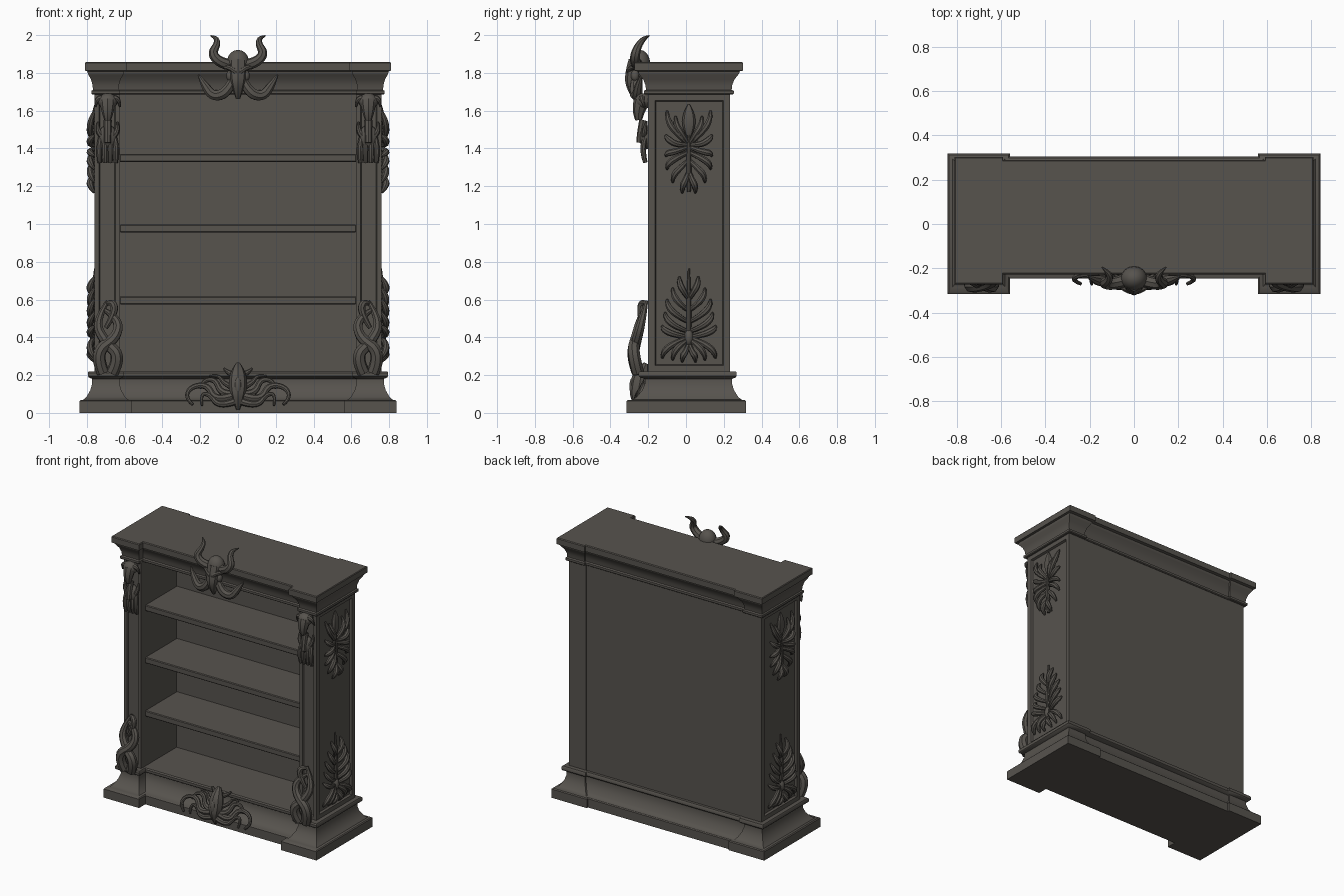
import bpy, bmesh, math
from mathutils import Matrix, Vector

if "Cube" in bpy.data.objects:
    bpy.data.objects.remove(bpy.data.objects["Cube"])

wood = bpy.data.materials.new("dark_wood")
wood.use_nodes = True
COLOUR = (0.095, 0.087, 0.076, 1)
wood.diffuse_color = COLOUR
wood.node_tree.nodes["Principled BSDF"].inputs["Base Color"].default_value = COLOUR


def add(name, bm, mirror=False, angle=35):
    """Turn a bmesh into a finished object, optionally mirrored across x."""
    bmesh.ops.recalc_face_normals(bm, faces=bm.faces)
    me = bpy.data.meshes.new(name)
    bm.to_mesh(me)
    bm.free()
    me.materials.clear()
    me.materials.append(wood)
    me.shade_smooth()
    me.set_sharp_from_angle(angle=math.radians(angle))
    ob = bpy.data.objects.new(name, me)
    bpy.context.collection.objects.link(ob)
    if mirror:
        mod = ob.modifiers.new("mirror", "MIRROR")
        mod.use_mirror_merge = False
    return ob


def box(lo, hi):
    bm = bmesh.new()
    lo, hi = Vector(lo), Vector(hi)
    size = Matrix.Diagonal((*(hi - lo), 1))
    bmesh.ops.create_cube(bm, size=1, matrix=Matrix.Translation((lo + hi) / 2) @ size)
    return bm


def sink_panel(bm, normal, margin, depth):
    """Cut a framed, bevel-edged recess into the face pointing along normal."""
    bm.normal_update()
    face = [f for f in bm.faces if f.normal.dot(Vector(normal)) > 0.99]
    face = [max(face, key=lambda f: f.calc_area())]
    bmesh.ops.inset_individual(bm, faces=face, thickness=margin)
    bmesh.ops.inset_individual(bm, faces=face, thickness=0.008, depth=-depth)


def blob(bm, centre, size):
    mat = Matrix.Translation(centre) @ Matrix.Diagonal((*size, 1))
    bmesh.ops.create_uvsphere(bm, u_segments=16, v_segments=10, radius=1, matrix=mat)


def tube(bm, points, radii, flat=None):
    """Tapered smooth tube; flat=(axis, factor) squashes it about its start."""
    cu = bpy.data.curves.new("path", "CURVE")
    cu.dimensions = "3D"
    cu.bevel_depth, cu.bevel_resolution, cu.use_fill_caps = 1, 2, True
    sp = cu.splines.new("NURBS")
    sp.points.add(len(points) - 1)
    for p, co, r in zip(sp.points, points, radii):
        p.co, p.radius = (*co, 1), r
    sp.order_u, sp.use_endpoint_u, sp.resolution_u = 3, True, 6
    ob = bpy.data.objects.new("path", cu)
    bpy.context.collection.objects.link(ob)
    dg = bpy.context.evaluated_depsgraph_get()
    me = bpy.data.meshes.new_from_object(ob.evaluated_get(dg))
    if flat:
        axis, k = flat
        for v in me.vertices:
            v.co[axis] = points[0][axis] + (v.co[axis] - points[0][axis]) * k
    bm.from_mesh(me)
    bpy.data.objects.remove(ob)
    bpy.data.curves.remove(cu)
    bpy.data.meshes.remove(me)


def moulding(name, levels, back_k, step):
    """Stack of outlines with projecting corner blocks; levels are (offset, z)."""
    bm = bmesh.new()
    rings = []
    for d, z in levels:
        x, xi = 0.76 + d, 0.64 - d
        yf, yb = -0.2 - 1.45 * d, 0.23 + back_k * d
        half = [(xi, yf + step), (xi, yf), (x, yf), (x, yb), (xi, yb), (xi, yb - 0.013)]
        ring = half + [(-a, b) for a, b in reversed(half)]
        rings.append([bm.verts.new((a, b, z)) for a, b in ring])
    for low, high in zip(rings, rings[1:]):
        for i in range(len(low)):
            j = (i + 1) % len(low)
            bm.faces.new((low[i], low[j], high[j], high[i]))
    bm.faces.new(rings[0])
    bm.faces.new(rings[-1])
    add(name, bm)


# Carcass mouldings
moulding("base_moulding", [(.08, 0), (.08, .062), (.074, .068), (.058, .07), (.042, .085),
                           (.022, .12), (.012, .155), (.012, .18), (.03, .188), (.035, .195),
                           (.035, .212), (.03, .22)], 1.1, 0.07)
moulding("cornice", [(.012, 1.685), (.016, 1.69), (.016, 1.705), (.008, 1.71), (.01, 1.735),
                     (.018, 1.765), (.032, 1.79), (.036, 1.8), (.036, 1.808), (.05, 1.812),
                     (.05, 1.852), (.046, 1.857)], 1.45, 0.045)

# Side posts with sunken side and front panels
post = box((.625, -.2, .215), (.76, .233, 1.69))
sink_panel(post, (1, 0, 0), .05, .015)
sink_panel(post, (0, -1, 0), .033, .012)
add("side_post", post, mirror=True)
add("back_panel", box((-.63, .2, .21), (.63, .231, 1.69)))

# Shelves
for i, z in enumerate((.575, .955, 1.328)):
    shelf = box((-.627, -.155, z), (.627, .205, z + .042))
    bmesh.ops.bevel(shelf, geom=shelf.edges[:], offset=.005, segments=1, affect="EDGES")
    add(f"shelf_{i + 1}", shelf)

# Horned skull crest
bm = bmesh.new()
blob(bm, (0, -.245, 1.852), (.06, .055, .07))
tube(bm, [(0, -.255, 1.86), (0, -.275, 1.79), (0, -.285, 1.73), (0, -.27, 1.665)],
     [.05, .05, .036, .012])
add("crest_skull", bm)
bm = bmesh.new()
tube(bm, [(.03, -.25, 1.84), (.09, -.27, 1.85), (.14, -.27, 1.9), (.11, -.25, 1.95),
          (.112, -.22, 1.985), (.145, -.195, 1.997)], [.03, .029, .025, .019, .013, .003])
add("crest_horn", bm, mirror=True)
bm = bmesh.new()
tube(bm, [(.02, -.265, 1.78), (.05, -.275, 1.7), (.13, -.26, 1.67), (.18, -.25, 1.74),
          (.21, -.235, 1.79)], [.022, .03, .028, .022, .004])
add("crest_tusk", bm, mirror=True)
bm = bmesh.new()
tube(bm, [(.0, -.305, 1.79), (.03, -.305, 1.83), (.07, -.27, 1.83)], [.012, .016, .012])
blob(bm, (.042, -.27, 1.785), (.02, .022, .03))
add("crest_brow", bm, mirror=True)

# Mask and curling tendrils on the base front
bm = bmesh.new()
tube(bm, [(0, -.21, .262), (0, -.235, .215), (0, -.25, .13), (0, -.262, .08), (0, -.255, .015)],
     [.012, .045, .05, .035, .008])
blob(bm, (0, -.28, .14), (.018, .02, .05))
add("base_mask", bm)
bm = bmesh.new()
TENDRILS = [
    ([(.02, .2), (.05, .21), (.075, .235)], .016),
    ([(.03, .1), (.09, .1), (.12, .18), (.19, .17), (.2, .13)], .018),
    ([(.03, .09), (.12, .06), (.16, .15), (.25, .14), (.28, .08), (.24, .045)], .019),
    ([(.02, .06), (.1, .03), (.15, .1), (.2, .1), (.19, .04)], .016),
    ([(.04, .14), (.08, .16), (.1, .2), (.15, .195)], .013),
]
for path, r in TENDRILS:
    n = len(path)
    pts = [(x, -.245 + (z - .1) * .45, z) for x, z in path]
    tube(bm, pts, [r * (1.2 - .8 * i / (n - 1)) for i in range(n)])
add("base_tendrils", bm, mirror=True)

# Skull and ribbed mask at the head of each post
bm = bmesh.new()
blob(bm, (.69, -.225, 1.65), (.052, .045, .042))
tube(bm, [(.69, -.235, 1.65), (.69, -.255, 1.6), (.69, -.25, 1.55)], [.042, .036, .018])
for s in (-1, 1):
    tube(bm, [(.69 + s * .02, -.23, 1.66), (.69 + s * .06, -.24, 1.68),
              (.69 + s * .065, -.22, 1.62)], [.02, .016, .005])
add("post_skull", bm, mirror=True)
bm = bmesh.new()
blob(bm, (.69, -.212, 1.46), (.05, .034, .065))
tube(bm, [(.69, -.225, 1.55), (.69, -.24, 1.49), (.69, -.245, 1.43)], [.022, .02, .018])
for i in (-1.5, -.5, .5, 1.5):
    tube(bm, [(.69 + i * .022, -.21, 1.47), (.69 + i * .034, -.24, 1.41),
              (.69 + i * .028, -.215, 1.325)], [.012, .018, .012])
for s in (-1, 1):
    tube(bm, [(.69 + s * .02, -.22, 1.46), (.69 + s * .06, -.225, 1.48),
              (.69 + s * .05, -.21, 1.54)], [.016, .017, .006])
add("post_mask", bm, mirror=True)

# Entwined tentacles at the foot of each post
bm = bmesh.new()
tube(bm, [(.69, -.21, .59), (.76, -.235, .48), (.7, -.265, .37), (.62, -.285, .3),
          (.665, -.255, .215)], [.01, .024, .028, .034, .034])
tube(bm, [(.715, -.22, .55), (.63, -.24, .5), (.64, -.265, .4), (.76, -.285, .32),
          (.715, -.255, .215)], [.01, .024, .028, .034, .034])
tube(bm, [(.69, -.215, .58), (.66, -.235, .59), (.65, -.24, .53), (.7, -.235, .45)],
     [.012, .02, .02, .012])
add("post_tentacles", bm, mirror=True)


def palmette(name, stem, leaves, r):
    """Carved foliage in the side panel: stem (z0, z1), leaves (root z, reach, tip z, lift)."""
    bm = bmesh.new()
    mid = .015
    z0, z1 = stem
    tube(bm, [(.757, mid, z0), (.772, mid, (z0 + z1) / 2), (.757, mid, z1)], [.01, .018, .005])
    for root, reach, tip, lift in leaves:
        for s in (-1, 1):
            tube(bm, [(.752, mid, root),
                      (.785, mid + s * reach * .5, (root + tip) / 2 - lift),
                      (.783, mid + s * reach, (root + tip) / 2 + (tip - root) * .2),
                      (.76, mid + s * reach, tip)], [r * .6, r, r * 1.15, r * .35])
    return bm


# Carved foliage on the sides
upper = palmette("upper_foliage", (1.17, 1.5),
                 [(1.42, .115, 1.6, .04), (1.42, .07, 1.57, .02), (1.42, .12, 1.47, .03),
                  (1.41, .12, 1.36, 0), (1.38, .115, 1.29, -.02), (1.34, .085, 1.22, -.02),
                  (1.28, .035, 1.165, -.01)], .0165)
tube(upper, [(.757, .015, 1.47), (.765, .015, 1.55), (.757, .015, 1.635)], [.015, .06, .004],
     flat=(0, .5))
add("upper_foliage", upper, mirror=True)
lower = palmette("lower_foliage", (.34, .765),
                 [(.6, .05, .72, .02), (.54, .085, .66, .03), (.48, .115, .6, .03),
                  (.43, .125, .53, .03), (.4, .14, .46, .02), (.4, .14, .29, -.03),
                  (.39, .085, .28, -.03), (.37, .035, .27, 0)], .0165)
blob(lower, (.757, .015, .4), (.028, .025, .045))
add("lower_foliage", lower, mirror=True)
